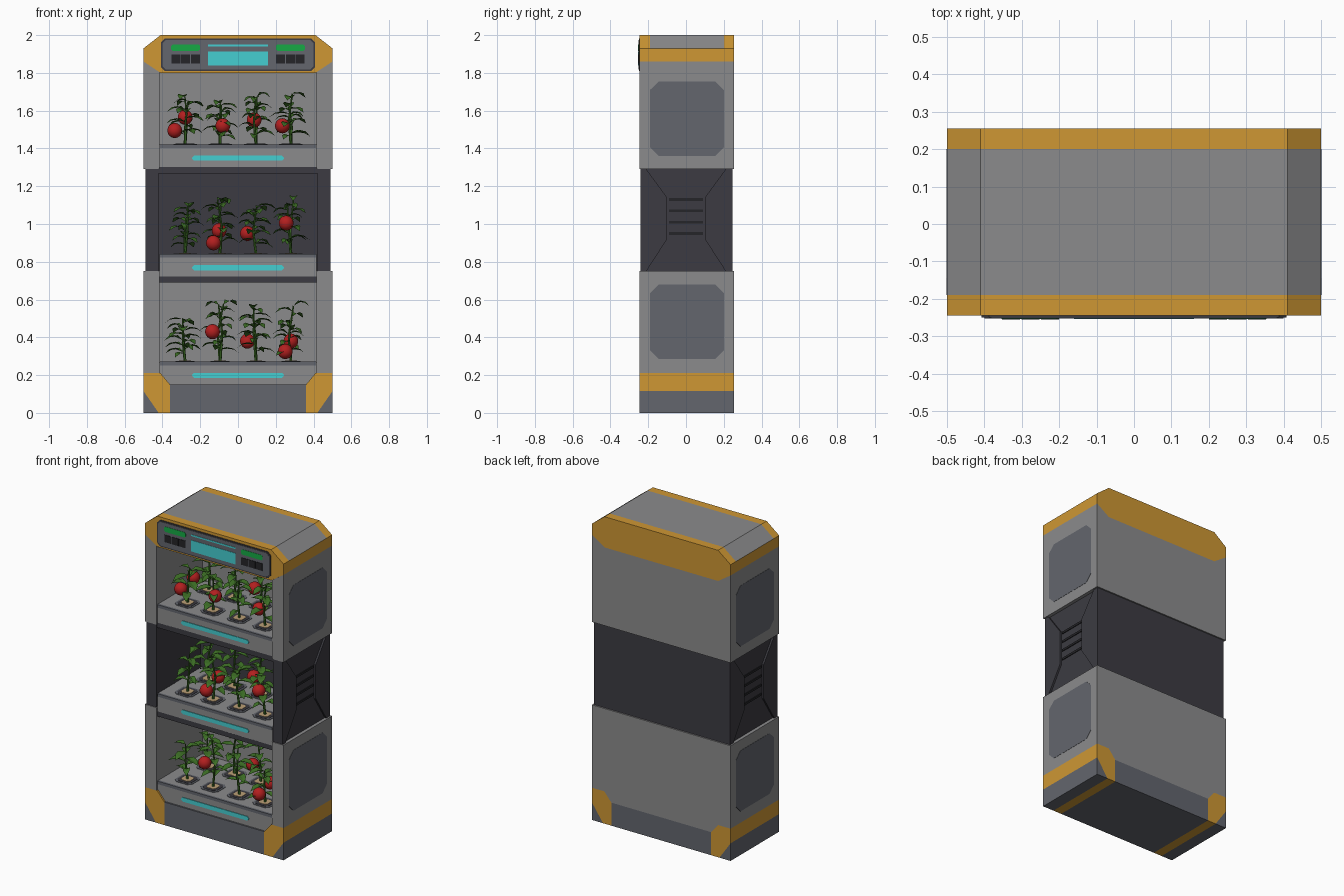
import bpy, bmesh, math, random
from mathutils import Matrix, Vector

if "Cube" in bpy.data.objects:
    bpy.data.objects.remove(bpy.data.objects["Cube"])

random.seed(4)


def material(name, *rgb):
    m = bpy.data.materials.new(name)
    m.diffuse_color = (*rgb, 1)
    m.use_nodes = True
    m.node_tree.nodes["Principled BSDF"].inputs["Base Color"].default_value = m.diffuse_color
    return m


GREY = material("body_grey", .26, .26, .265)
ORANGE = material("trim_orange", .62, .31, .034)
SLATE = material("slate_grey", .125, .133, .155)
DARK = material("charcoal", .045, .044, .054)
BLACK = material("button_black", .018, .018, .021)
CYAN = material("screen_cyan", .06, .62, .64)
GREEN = material("light_green", .008, .40, .06)
LEAF = material("leaf_green", .045, .155, .018)
RED = material("fruit_red", .45, .014, .014)
SOIL = material("soil_tan", .50, .35, .18)


def finish(name, bm, mat):
    bmesh.ops.recalc_face_normals(bm, faces=bm.faces)
    me = bpy.data.meshes.new(name)
    bm.to_mesh(me)
    bm.free()
    me.materials.append(mat)
    ob = bpy.data.objects.new(name, me)
    bpy.context.collection.objects.link(ob)
    return ob


def prism(name, pts, axis, a, b, mat):
    """Extrude a 2D outline along an axis from a to b."""
    place = {"x": lambda p, t: (t, p[0], p[1]),
             "y": lambda p, t: (p[0], t, p[1]),
             "z": lambda p, t: (p[0], p[1], t)}[axis]
    bm = bmesh.new()
    lo = [bm.verts.new(place(p, a)) for p in pts]
    hi = [bm.verts.new(place(p, b)) for p in pts]
    bm.faces.new(lo)
    bm.faces.new(hi)
    n = len(pts)
    for i in range(n):
        bm.faces.new((lo[i], lo[(i + 1) % n], hi[(i + 1) % n], hi[i]))
    return finish(name, bm, mat)


def rect(u0, u1, v0, v1):
    return [(u0, v0), (u1, v0), (u1, v1), (u0, v1)]


def octo(u0, u1, v0, v1, c):
    return [(u0 + c, v0), (u1 - c, v0), (u1, v0 + c), (u1, v1 - c),
            (u1 - c, v1), (u0 + c, v1), (u0, v1 - c), (u0, v0 + c)]


def flip(pts, s):
    return [(s * u, v) for u, v in pts]


F, B, WALL = -.245, .255, .225      # front, back, inner back wall

# base: slate plinth with orange corner wraps
prism("base_plinth", rect(-.36, .36, 0, .15), "y", F, B, SLATE)
for s in (-1, 1):
    prism("base_corner", flip([(.36, 0), (.42, 0), (.5, .115), (.5, .21), (.41, .21), (.36, .15)], s),
          "y", F, B, ORANGE)
    prism("base_foot", flip([(.42, 0), (.5, 0), (.5, .115)], s), "y", F, B, SLATE)

# lower and upper cabinet shells
prism("lower_back", [(-.5, .21), (-.41, .21), (-.36, .15), (.36, .15), (.41, .21), (.5, .21),
                     (.5, .75), (-.5, .75)], "y", WALL, B, GREY)
prism("upper_back", [(-.5, 1.29), (.5, 1.29), (.5, 1.86), (.41, 1.8), (-.41, 1.8), (-.5, 1.86)],
      "y", WALL, B, GREY)
for s in (-1, 1):
    prism("lower_side", flip(rect(.415, .5, .21, .75), s), "y", F, WALL, GREY)
    prism("upper_side", flip([(.415, 1.29), (.5, 1.29), (.5, 1.86), (.415, 1.803)], s), "y", F, WALL, GREY)
    for z in (.285, 1.36):
        prism("side_panel", octo(-.19, .20, z, z + .395, .045), "x", s * .499, s * .5015, SLATE)

# middle section, slightly inset, with flared side recess and vents
prism("middle_back", rect(-.49, .49, .75, 1.29), "y", .215, .246, DARK)
for s in (-1, 1):
    prism("middle_side", rect(-.24, .215, .75, 1.29), "x", s * .42, s * .478, DARK)
    for t in (-1, 1):
        e = -.24 if t < 0 else .246
        prism("middle_cheek", [(e, .75), (t * .21, .75), (t * .10, .92), (t * .10, 1.14),
                               (t * .21, 1.29), (e, 1.29)], "x", s * .477, s * .49, DARK)
    for z in (.95, 1.01, 1.07, 1.13):
        prism("vent_slot", rect(-.09, .09, z - .007, z + .007), "x", s * .477, s * .483, BLACK)

# header: orange front and back caps around a grey core
CAP = [(-.5, 1.86), (-.41, 1.8), (.41, 1.8), (.5, 1.86), (.5, 1.93), (.41, 2), (-.41, 2), (-.5, 1.93)]
prism("header_front", CAP, "y", F, -.19, ORANGE)
prism("header_back", CAP, "y", .20, B, ORANGE)
prism("header_ceiling", CAP[:4], "y", -.19, .20, GREY)
prism("header_band", rect(-.5, .5, 1.86, 1.93), "y", -.19, .20, ORANGE)
prism("header_top", CAP[4:], "y", -.19, .20, GREY)

# control panel
prism("panel_rim", octo(-.408, .408, 1.81, 1.982, .02), "y", -.250, F, DARK)
prism("panel_face", octo(-.400, .400, 1.818, 1.974, .018), "y", -.252, F, SLATE)
prism("screen", rect(-.16, .16, 1.84, 1.913), "y", -.254, F, CYAN)
prism("screen_strip", rect(-.16, .16, 1.94, 1.95), "y", -.254, F, CYAN)
for s in (-1, 1):
    prism("status_light", octo(s * .277 - .077, s * .277 + .077, 1.917, 1.951, .008), "y", -.254, F, GREEN)
    for i in (-1, 0, 1):
        c = s * .277 + i * .052
        prism("button", rect(c - .024, c + .024, 1.85, 1.897), "y", -.255, F, BLACK)

# bay ceilings
prism("lower_ceiling", rect(-.415, .415, .69, .722), "y", -.235, WALL, DARK)
prism("middle_ceiling", rect(-.42, .42, 1.268, 1.302), "y", -.235, .216, DARK)


def plant(x, y, z, h):
    """Thin bent stem with folded, drooping leaves."""
    bm = bmesh.new()
    pts = [Vector((x, y, z)),
           Vector((x + random.uniform(-.015, .015), y + random.uniform(-.01, .01), z + h * .5)),
           Vector((x + random.uniform(-.02, .02), y, z + h))]
    for i in (0, 1):
        d = pts[i + 1] - pts[i]
        mat = Matrix.Translation((pts[i] + pts[i + 1]) / 2) @ d.to_track_quat("Z", "Y").to_matrix().to_4x4()
        bmesh.ops.create_cone(bm, cap_ends=True, segments=6, radius1=.008 - .002 * i,
                              radius2=.006 - .002 * i, depth=d.length, matrix=mat)
    a = random.uniform(0, 6.28)
    count = 9
    for k in range(count):
        t = .22 + .78 * k / (count - 1)
        p = pts[0].lerp(pts[1], t * 2) if t < .5 else pts[1].lerp(pts[2], t * 2 - 1)
        a += 2.4 + random.uniform(-.3, .3)
        out = Vector((math.cos(a), math.sin(a), 0))
        side = Vector((-math.sin(a), math.cos(a), 0))
        n = random.uniform(.075, .105)
        w = n * .27
        up = random.uniform(.0, .022)

        def v(o, q, r):
            return bm.verts.new(p + out * n * o + side * q + Vector((0, 0, r)))
        base, c1, c2, tip = v(0, 0, 0), v(.45, 0, up), v(.75, 0, up - .004), v(1.05, 0, up - .022)
        for q in (-1, 1):
            m1, m2 = v(.38, q * w, up + .008), v(.72, q * w * .9, up + .001)
            bm.faces.new((base, c1, m1))
            bm.faces.new((c1, c2, m2, m1))
            bm.faces.new((c2, tip, m2))
    return finish("plant", bm, LEAF)


# trays with light bar, pots and plants
for bottom in (.15, .72, 1.30):
    top = bottom + .12
    prism("tray", rect(-.415, .415, bottom, top), "y", -.235, WALL, GREY)
    prism("tray_lip", rect(-.413, .413, top - .018, top + .001), "y", -.241, -.225, SLATE)
    prism("tray_light", octo(-.243, .243, bottom + .035, bottom + .062, .010), "y", -.239, -.234, CYAN)
    for y in (-.12, .10):
        for x in (-.28, -.095, .095, .28):
            prism("pot_rim", octo(x - .062, x + .062, y - .062, y + .062, .022), "z", top, top + .003, SLATE)
            prism("pot_cup", octo(x - .05, x + .05, y - .05, y + .05, .018), "z", top, top + .005, DARK)
            prism("pot_soil", octo(x - .032, x + .032, y - .032, y + .032, .012), "z", top, top + .007, SOIL)
            plant(x, y, top, random.uniform(.20, .31))

# fruit
for x, y, z in ((-.335, -.11, 1.495), (-.28, -.06, 1.565), (-.08, -.12, 1.52), (.085, .05, 1.55),
                (.235, -.12, 1.52), (-.13, -.14, .90), (-.10, -.06, .965), (.05, .09, .95),
                (.255, -.15, 1.005), (-.135, -.15, .43), (.05, .08, .38), (.28, -.07, .38),
                (.25, -.14, .325)):
    bm = bmesh.new()
    bmesh.ops.create_uvsphere(bm, u_segments=14, v_segments=9, radius=.04,
                              matrix=Matrix.Translation((x, y, z)))
    for f in bm.faces:
        f.smooth = True
    finish("fruit", bm, RED)
